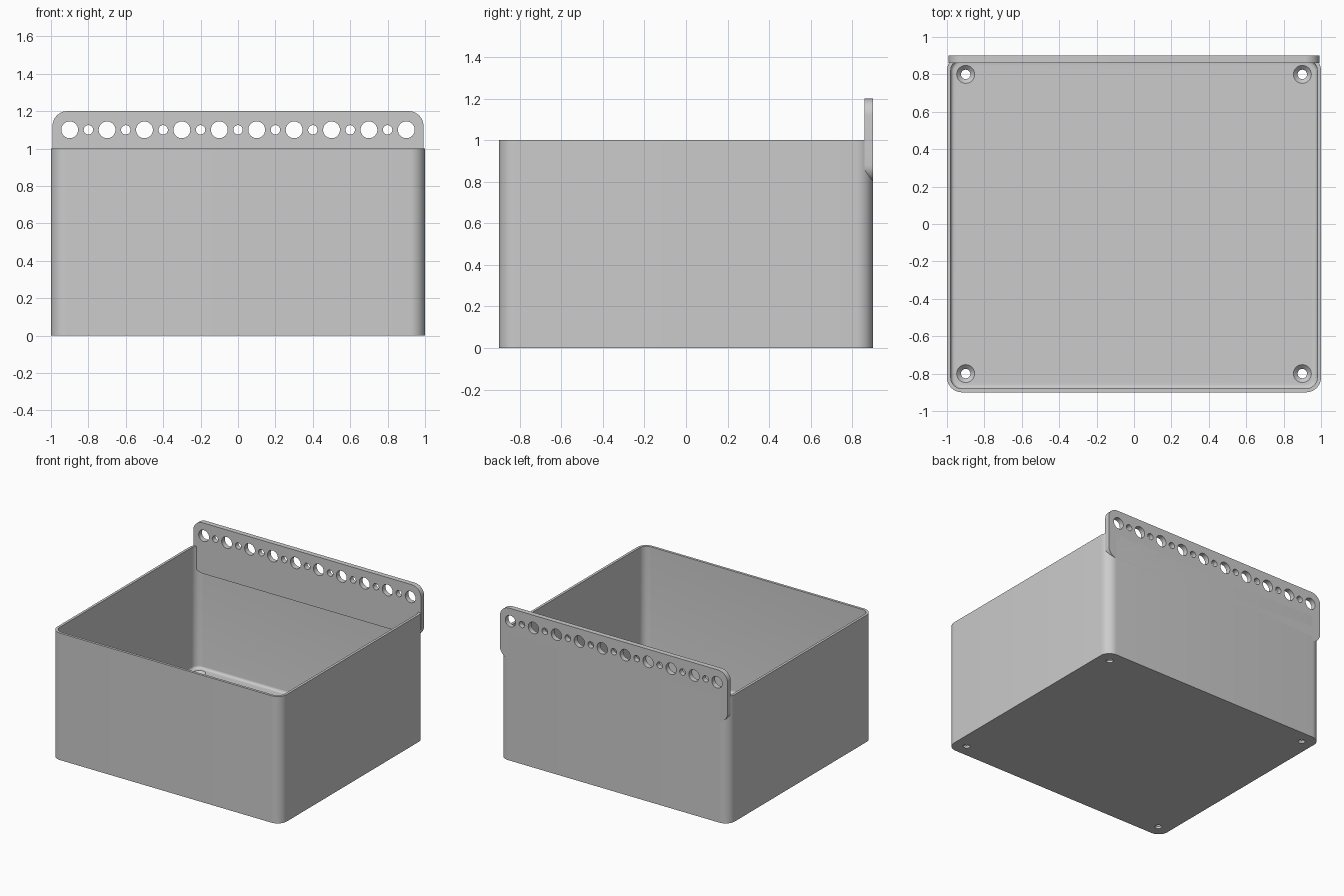
import bpy
import bmesh
import math
from mathutils import Vector

if "Cube" in bpy.data.objects:
    bpy.data.objects.remove(bpy.data.objects["Cube"], do_unlink=True)

grey = bpy.data.materials.new("plain grey")
grey.use_nodes = True
colour = (0.6, 0.6, 0.6, 1)
grey.diffuse_color = colour
grey.node_tree.nodes["Principled BSDF"].inputs["Base Color"].default_value = colour


def rounded_rect(half_w, half_h, radius, steps=10):
    """Counter-clockwise outline of a rectangle with round corners."""
    points = []
    corners = ((1, 1), (-1, 1), (-1, -1), (1, -1))
    for quarter, (sx, sy) in enumerate(corners):
        for i in range(steps + 1):
            a = math.pi / 2 * (quarter + i / steps)
            points.append((sx * (half_w - radius) + radius * math.cos(a),
                           sy * (half_h - radius) + radius * math.sin(a)))
    return points


def circle(x, y, radius, steps=32):
    angles = [math.tau * i / steps for i in range(steps)]
    return [(x + radius * math.cos(a), y + radius * math.sin(a)) for a in angles]


def flat(outline, z):
    return [Vector((x, y, z)) for x, y in outline]


def upright(outline, y):
    return [Vector((x, y, z)) for x, z in outline]


def loft(name, solids):
    """Each solid is a list of matching loops, skinned and capped."""
    bm = bmesh.new()
    for loops in solids:
        rings = [[bm.verts.new(p) for p in loop] for loop in loops]
        n = len(rings[0])
        for a, b in zip(rings, rings[1:]):
            for i in range(n):
                j = (i + 1) % n
                bm.faces.new((a[i], a[j], b[j], b[i]))
        bm.faces.new(rings[0][::-1])
        bm.faces.new(rings[-1])
    bmesh.ops.recalc_face_normals(bm, faces=bm.faces)
    mesh = bpy.data.meshes.new(name)
    bm.to_mesh(mesh)
    bm.free()
    mesh.materials.append(grey)
    obj = bpy.data.objects.new(name, mesh)
    bpy.context.collection.objects.link(obj)
    return obj


def activate(obj):
    bpy.ops.object.select_all(action="DESELECT")
    obj.select_set(True)
    bpy.context.view_layer.objects.active = obj


def cut(obj, cutter):
    cutter.hide_render = True
    mod = obj.modifiers.new("holes", "BOOLEAN")
    mod.operation = "DIFFERENCE"
    mod.solver = "EXACT"
    mod.object = cutter
    activate(obj)
    bpy.ops.object.modifier_apply(modifier=mod.name)
    bpy.data.objects.remove(cutter, do_unlink=True)
    bpy.ops.object.shade_smooth_by_angle(angle=math.radians(30))


W, D, H = 1.0, 0.9, 1.0
WALL, FLOOR, CORNER, FILLET = 0.02, 0.04, 0.08, 0.02

# Open box: outside wall, rim, inside wall and a filleted floor
outer = rounded_rect(W, D, CORNER)
inner = rounded_rect(W - WALL, D - WALL, CORNER - WALL)
box_loops = [flat(outer, 0), flat(outer, H), flat(inner, H)]
for i in range(6):
    a = math.pi / 2 * i / 5
    inset = WALL + FILLET * (1 - math.cos(a))
    z = FLOOR + FILLET * (1 - math.sin(a))
    box_loops.append(flat(rounded_rect(W - inset, D - inset, CORNER - inset), z))
box = loft("box", [box_loops])

# Countersunk screw holes in the floor corners
HOLE, SINK = 0.025, 0.048
screw_holes = []
for x in (-0.9, 0.9):
    for y in (-0.8, 0.8):
        screw_holes.append([flat(circle(x, y, HOLE), -0.05),
                            flat(circle(x, y, HOLE), FLOOR - (SINK - HOLE)),
                            flat(circle(x, y, SINK), FLOOR),
                            flat(circle(x, y, SINK), FLOOR + 0.05)])
cut(box, loft("screw_hole_cutter", screw_holes))

# Hanging plate along the back, with alternating large and small holes
plate_outline = [(x, z + H) for x, z in rounded_rect(0.992, 0.2, 0.08)]
plate = loft("hanging_plate", [[upright(plate_outline, D - 0.04),
                               upright(plate_outline, D)]])
plate_holes = []
for i in range(19):
    radius = 0.045 if i % 2 == 0 else 0.025
    ring = circle(-0.9 + 0.1 * i, 1.1, radius)
    plate_holes.append([upright(ring, D - 0.1), upright(ring, D + 0.1)])
cut(plate, loft("plate_hole_cutter", plate_holes))
